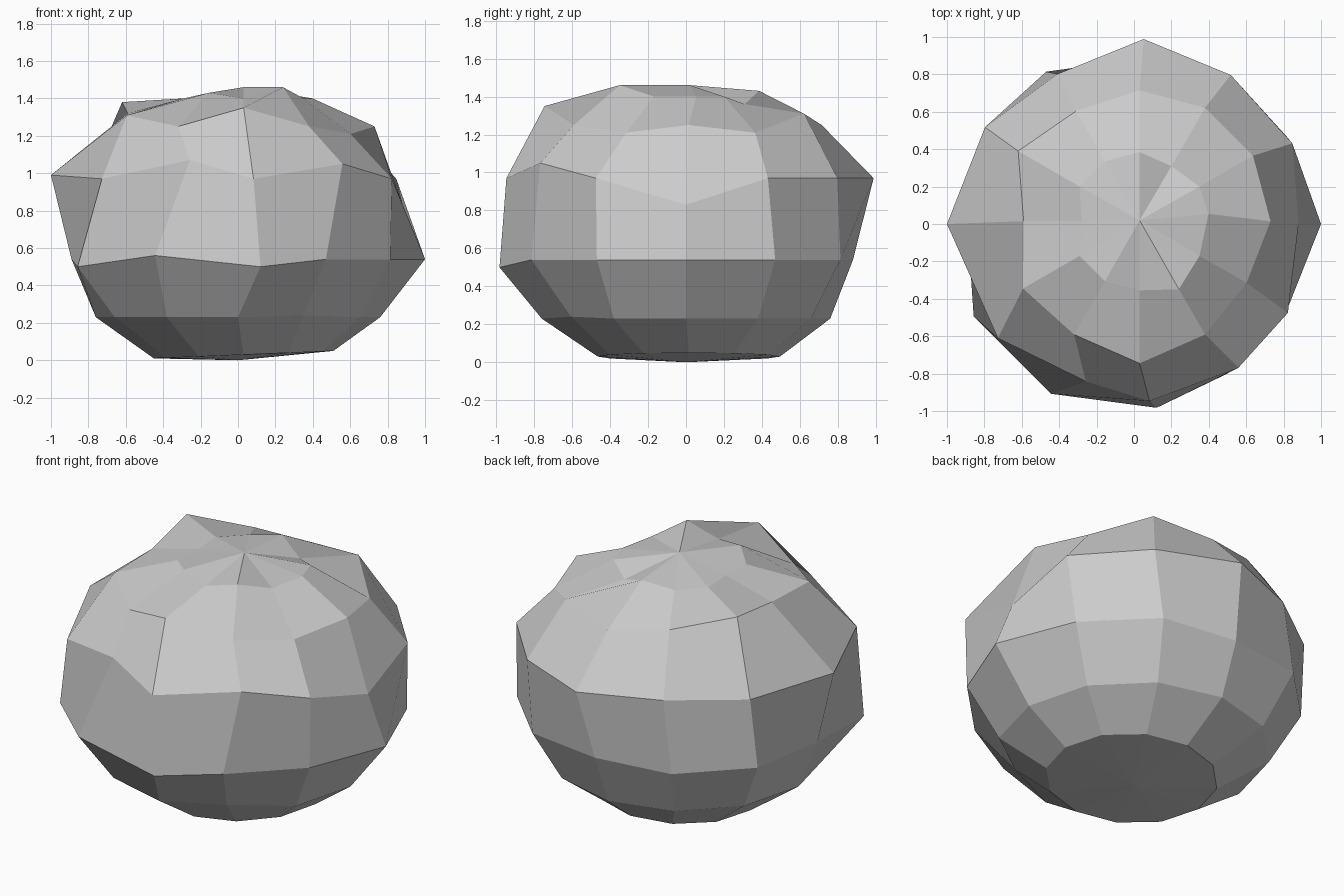
import bpy, bmesh
from math import radians, cos, sin, tau

if "Cube" in bpy.data.objects:
    bpy.data.objects.remove(bpy.data.objects["Cube"])

N = 12

# Regular profile of the boulder, bottom to top: ring radius and height
profile = [(.48, .03), (.76, .23), (.94, .54), (.95, .97), (.70, 1.25), (.37, 1.40)]

# Lumps and dents: (ring, spoke) -> change of radius and height
lumps = {
    (1, 10): (-.06, .01),
    (2, 0): (.06, 0), (2, 3): (-.06, 0), (2, 6): (-.05, 0), (2, 7): (.05, -.04),
    (2, 8): (.07, .02), (2, 9): (.05, -.04),
    (3, 0): (-.07, -.14), (3, 3): (.04, 0), (3, 4): (-.05, 0), (3, 6): (.05, .02),
    (3, 8): (-.07, .10), (3, 10): (0, .08),
    (4, 1): (0, -.04), (4, 2): (0, .06), (4, 4): (-.02, .05), (4, 5): (.05, .13),
    (4, 6): (-.08, .07), (4, 7): (.02, .06), (4, 9): (.06, .10), (4, 11): (-.04, -.04),
    (5, 2): (-.03, -.04), (5, 3): (0, .03), (5, 6): (-.06, 0), (5, 8): (0, .03),
    (5, 10): (.05, .06),
}
# Sideways swing of some spokes, in degrees
swing = {(2, 8): 4, (2, 9): 7, (3, 7): 10, (3, 8): 13, (3, 9): 5, (3, 10): 6, (5, 0): 6}


def ring_point(i, k):
    r, z = profile[i]
    dr, dz = lumps.get((i, k), (0, 0))
    turn = -3 if i == 3 and 0 < k < 6 else 0
    a = tau * k / N + radians(swing.get((i, k), turn))
    shift = .03 if i in (0, 4, 5) else 0      # base and crown sit off centre
    tilt = .02 * cos(a) if i == 0 else 0      # base rim lifts to the right
    return ((r + dr) * cos(a) + shift, (r + dr) * sin(a) + shift / 2, z + dz + tilt)


bm = bmesh.new()
loops = [[bm.verts.new(ring_point(i, k)) for k in range(N)] for i in range(len(profile))]
base = bm.verts.new((0, 0, 0))
crown = bm.verts.new((.03, .02, 1.46))

# Side bands, then base and crown fans
for k in range(N):
    j = (k + 1) % N
    for lo, hi in zip(loops, loops[1:]):
        bm.faces.new((lo[k], lo[j], hi[j], hi[k]))
    bm.faces.new((base, loops[0][j], loops[0][k]))
    bm.faces.new((crown, loops[-1][k], loops[-1][j]))

# Flat facets throughout
mesh = bpy.data.meshes.new("boulder")
bm.to_mesh(mesh)
bm.free()
boulder = bpy.data.objects.new("boulder", mesh)
bpy.context.collection.objects.link(boulder)
